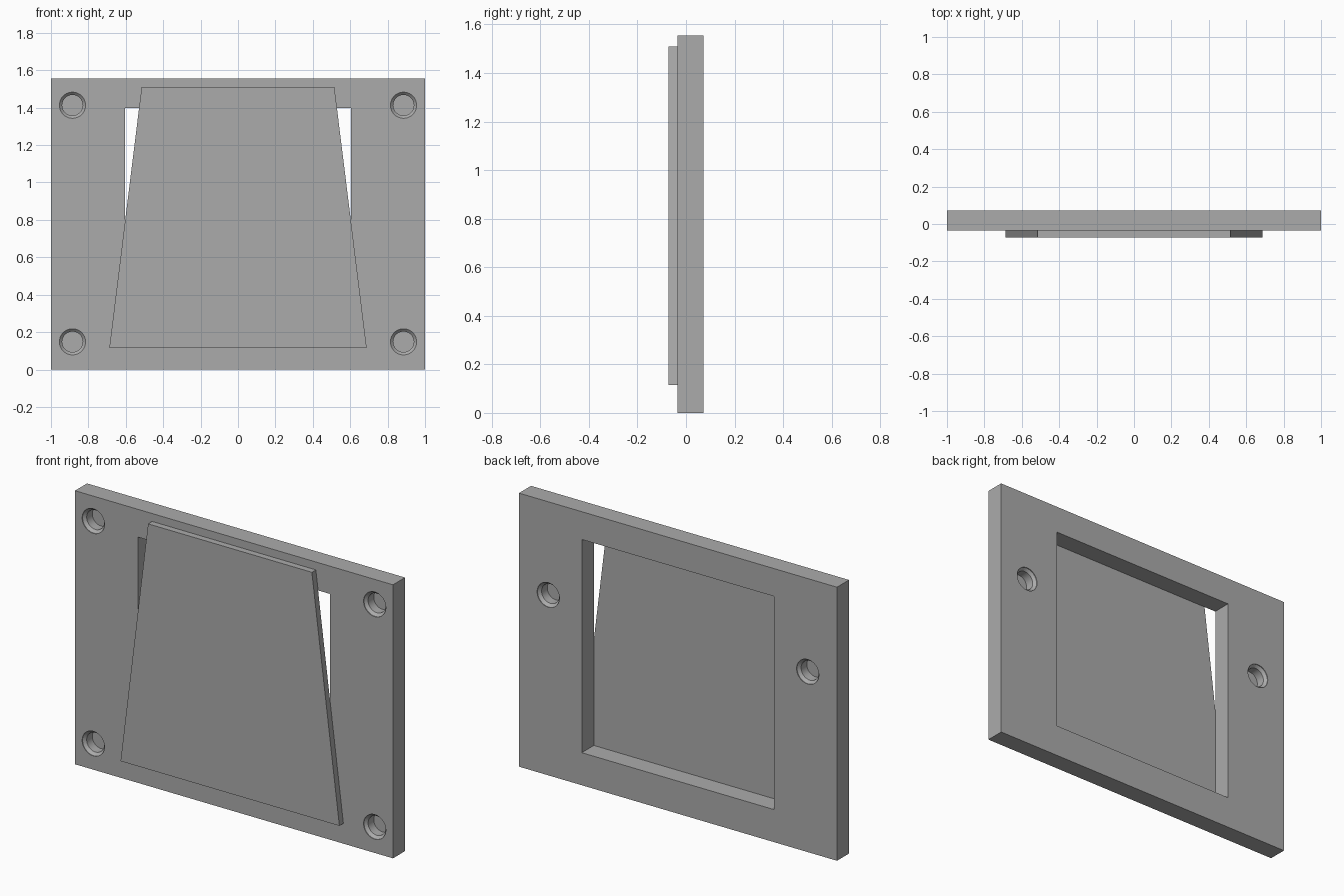
import bpy, bmesh, math
from mathutils import Matrix, Vector

cube = bpy.data.objects.get("Cube")
if cube:
    bpy.data.objects.remove(cube)

GREY = (0.41, 0.41, 0.41, 1)
grey = bpy.data.materials.new("plain grey")
grey.use_nodes = True
grey.diffuse_color = GREY
grey.node_tree.nodes["Principled BSDF"].inputs["Base Color"].default_value = GREY

FRONT, BACK, HEIGHT = -0.036, 0.072, 1.555


def make_object(name, bm):
    bmesh.ops.recalc_face_normals(bm, faces=bm.faces)
    mesh = bpy.data.meshes.new(name)
    bm.to_mesh(mesh)
    bm.free()
    mesh.materials.append(grey)
    obj = bpy.data.objects.new(name, mesh)
    bpy.context.collection.objects.link(obj)
    return obj


def prism(name, outline, y0, y1):
    """Extrude an (x, z) outline from y0 to y1."""
    bm = bmesh.new()
    face = bm.faces.new([bm.verts.new((x, y0, z)) for x, z in outline])
    out = bmesh.ops.extrude_face_region(bm, geom=[face])
    moved = [v for v in out["geom"] if isinstance(v, bmesh.types.BMVert)]
    bmesh.ops.translate(bm, verts=moved, vec=(0, y1 - y0, 0))
    return make_object(name, bm)


def rectangle(half, low, high):
    return [(-half, low), (half, low), (half, high), (-half, high)]


def hole_cutter(x, y, z, inward):
    """Chamfered blind hole that starts on the surface at y."""
    profile = [(0.07, -0.02), (0.07, 0.004), (0.055, 0.019), (0.055, 0.07)]
    bm = bmesh.new()
    rings = []
    for radius, depth in profile:
        rings.append(bmesh.ops.create_circle(
            bm, segments=40, radius=radius,
            matrix=Matrix.Translation((x, y + inward * depth, z))
            @ Matrix.Rotation(math.pi / 2, 4, "X"))["verts"])
    for a, b in zip(rings, rings[1:]):
        for i in range(len(a)):
            j = (i + 1) % len(a)
            bm.faces.new((a[i], a[j], b[j], b[i]))
    bm.faces.new(rings[0])
    bm.faces.new(rings[-1])
    return make_object("hole_cutter", bm)


# Mounting plate with its square window and blind screw holes
plate = prism("mounting_plate", rectangle(1, 0, HEIGHT), FRONT, BACK)
cutters = [prism("window_cutter", rectangle(0.605, 0.185, 1.397), FRONT - 0.1, BACK + 0.1)]
for side in (-1, 1):
    for z in (0.148, 1.413):
        cutters.append(hole_cutter(side * 0.885, FRONT, z, 1))
    cutters.append(hole_cutter(side * 0.816, BACK, 1.025, -1))

bpy.context.view_layer.objects.active = plate
for cutter in cutters:
    cut = plate.modifiers.new("cut", "BOOLEAN")
    cut.object = cutter
    cut.solver = "EXACT"
    bpy.ops.object.modifier_apply(modifier=cut.name)
    bpy.data.objects.remove(cutter)

# Tapered cover on the front
cover = prism("tapered_cover",
              [(-0.688, 0.115), (0.688, 0.115), (0.515, 1.51), (-0.515, 1.51)],
              -0.072, FRONT)

bpy.ops.object.select_all(action="DESELECT")
plate.select_set(True)
bpy.ops.object.shade_smooth_by_angle(angle=math.radians(30))
